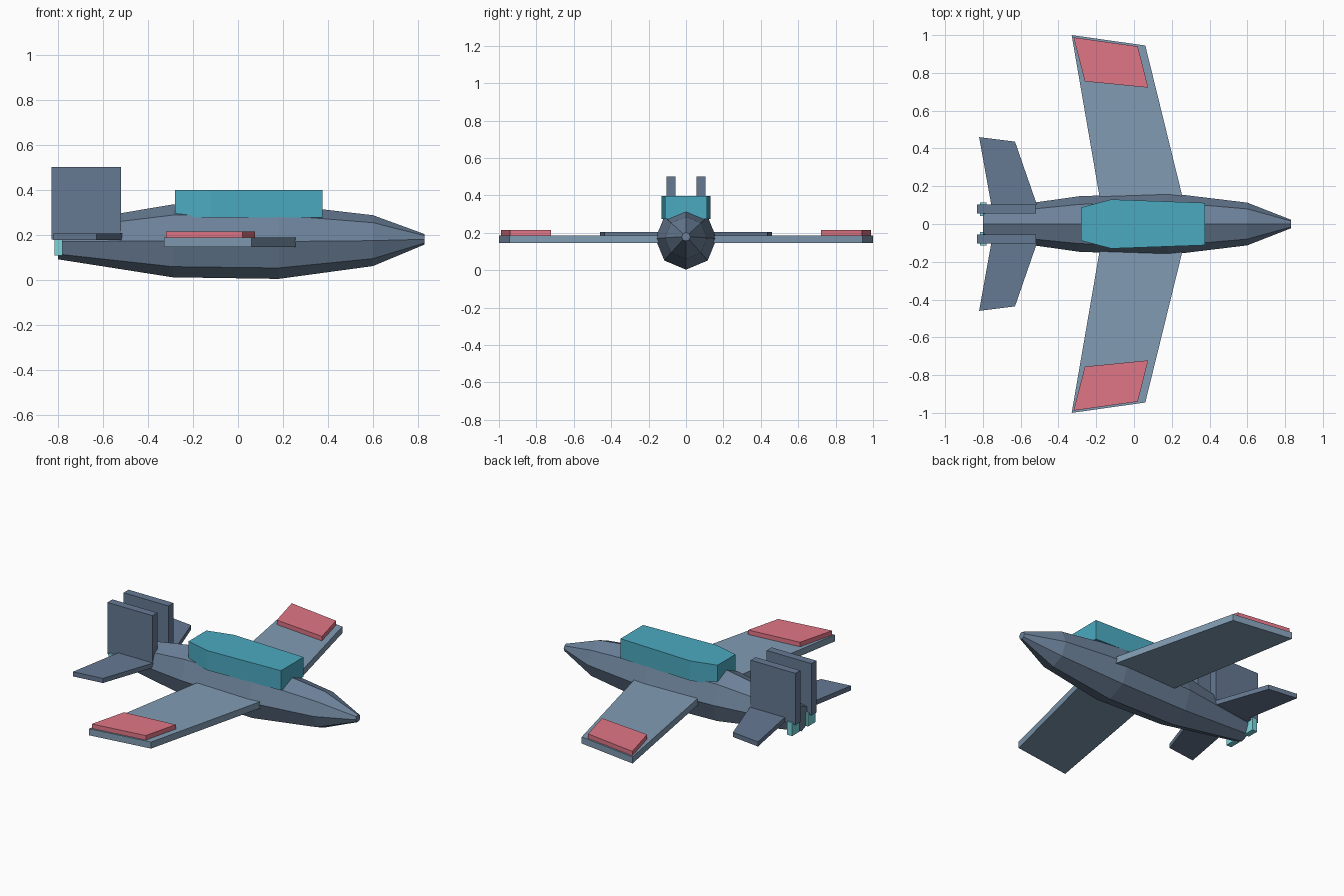
import bpy, bmesh, math

if "Cube" in bpy.data.objects:
    bpy.data.objects.remove(bpy.data.objects["Cube"])


def material(name, rgb):
    m = bpy.data.materials.new(name)
    m.diffuse_color = (*rgb, 1)
    m.use_nodes = True
    m.node_tree.nodes["Principled BSDF"].inputs["Base Color"].default_value = m.diffuse_color
    return m


HULL = material("hull_grey_blue", (0.15, 0.22, 0.32))
WING = material("wing_blue", (0.22, 0.33, 0.45))
TAIL = material("tail_blue", (0.13, 0.19, 0.29))
GLASS = material("canopy_teal", (0.07, 0.4, 0.53))
RED = material("panel_red", (0.75, 0.18, 0.24))
GLOW = material("nozzle_cyan", (0.2, 0.68, 0.72))


def finish(name, bm, mat):
    bmesh.ops.recalc_face_normals(bm, faces=bm.faces)
    me = bpy.data.meshes.new(name)
    bm.to_mesh(me)
    bm.free()
    me.materials.append(mat)
    ob = bpy.data.objects.new(name, me)
    bpy.context.collection.objects.link(ob)
    return ob


def slab(name, outline, z0, z1, mat):
    """Extrude a top-view outline from z0 up to z1."""
    bm = bmesh.new()
    face = bm.faces.new([bm.verts.new((x, y, z0)) for x, y in outline])
    up = bmesh.ops.extrude_face_region(bm, geom=[face], use_keep_orig=True)
    for v in up["geom"]:
        if isinstance(v, bmesh.types.BMVert):
            v.co.z = z1
    return finish(name, bm, mat)


def pair(name, outline, z0, z1, mat):
    for side, s in (("left", 1), ("right", -1)):
        slab(f"{side}_{name}", [(x, s * y) for x, y in outline], z0, z1, mat)


def box(x0, x1, y0, y1):
    return [(x0, y0), (x1, y0), (x1, y1), (x0, y1)]


# Fuselage: eight-sided loft, stations are (x, centre z, half width, half height)
stations = [(-0.80, 0.169, 0.075, 0.079), (-0.29, 0.172, 0.147, 0.162),
            (0.18, 0.169, 0.164, 0.166), (0.60, 0.173, 0.113, 0.113),
            (0.83, 0.179, 0.023, 0.023)]
bm = bmesh.new()
rings = []
for x, zc, ry, rz in stations:
    rings.append([bm.verts.new((x, ry * math.cos(i * math.pi / 4),
                                zc + rz * math.sin(i * math.pi / 4)))
                  for i in range(8)])
for a, b in zip(rings, rings[1:]):
    for i in range(8):
        j = (i + 1) % 8
        bm.faces.new((a[i], a[j], b[j], b[i]))
bm.faces.new(rings[0])
bm.faces.new(rings[-1])
finish("fuselage", bm, HULL)

# Canopy block
half = [(-0.28, 0.088), (-0.12, 0.13), (0.375, 0.112)]
slab("canopy", half + [(x, -y) for x, y in reversed(half)], 0.275, 0.398, GLASS)

# Swept wings with red tip panels
pair("wing", [(0.26, 0.13), (0.06, 0.945), (-0.33, 1.0), (-0.18, 0.13)],
     0.145, 0.186, WING)
pair("wing_panel", [(0.075, 0.722), (0.02, 0.94), (-0.32, 0.988), (-0.26, 0.755)],
     0.185, 0.214, RED)

# Tailplanes, twin fins and exhaust nozzles
pair("tailplane", [(-0.51, 0.09), (-0.63, 0.436), (-0.82, 0.46), (-0.75, 0.07)],
     0.176, 0.205, TAIL)
pair("fin", box(-0.83, -0.52, 0.055, 0.104), 0.177, 0.5, TAIL)
pair("nozzle", box(-0.815, -0.78, 0.042, 0.115), 0.108, 0.19, GLOW)
